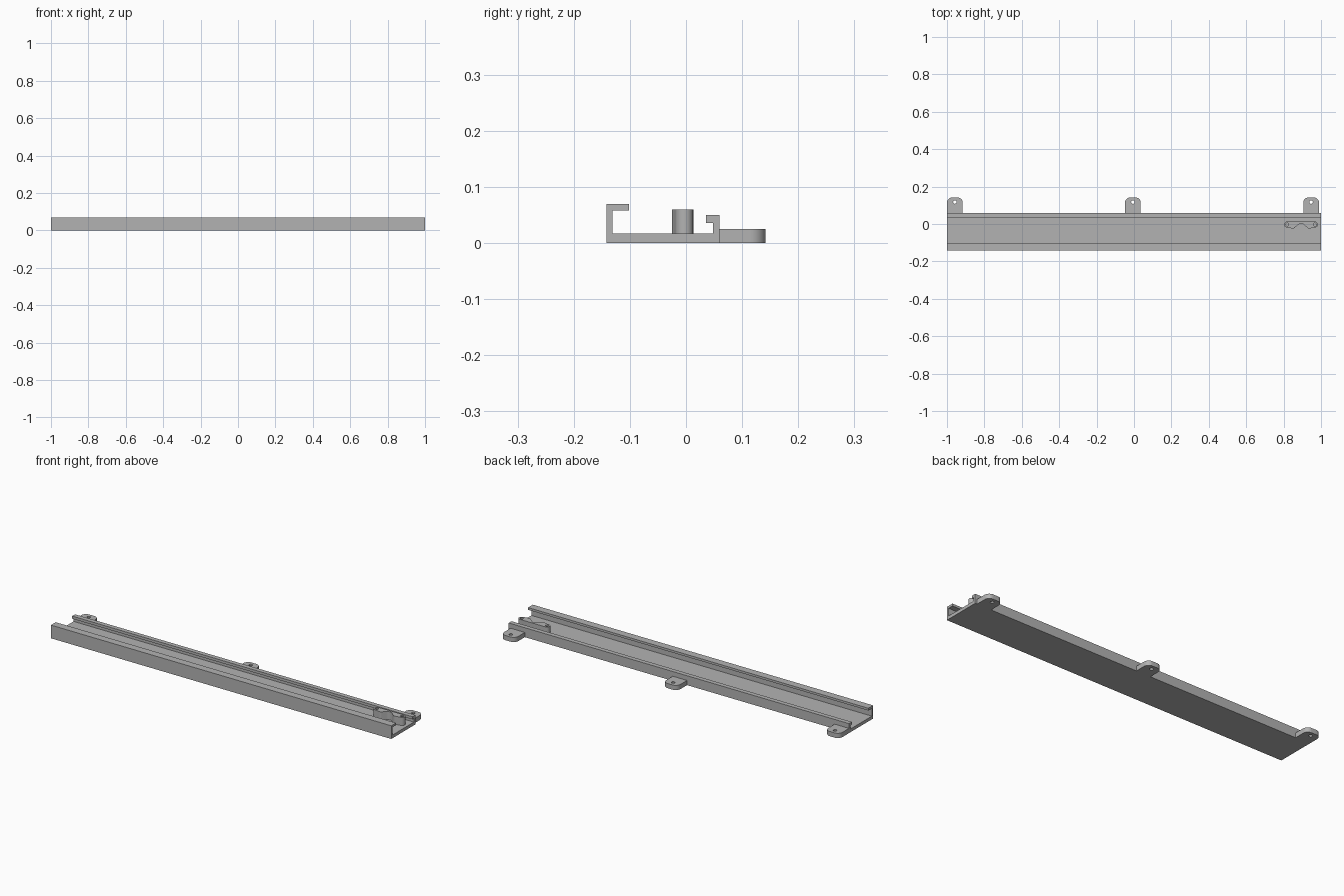
import bpy, bmesh, math
from mathutils import Vector

if "Cube" in bpy.data.objects:
    bpy.data.objects.remove(bpy.data.objects["Cube"], do_unlink=True)

grey = bpy.data.materials.new("plain grey")
grey.use_nodes = True
colour = (0.45, 0.45, 0.45, 1)
grey.diffuse_color = colour
grey.node_tree.nodes["Principled BSDF"].inputs["Base Color"].default_value = colour


def prism(name, points, offset):
    """Extrude a closed outline along an offset."""
    bm = bmesh.new()
    face = bm.faces.new([bm.verts.new(p) for p in points])
    new = bmesh.ops.extrude_face_region(bm, geom=[face])["geom"]
    bmesh.ops.translate(bm, vec=offset, verts=[v for v in new if isinstance(v, bmesh.types.BMVert)])
    bmesh.ops.recalc_face_normals(bm, faces=bm.faces)
    mesh = bpy.data.meshes.new(name)
    bm.to_mesh(mesh)
    bm.free()
    mesh.materials.append(grey)
    obj = bpy.data.objects.new(name, mesh)
    bpy.context.collection.objects.link(obj)
    return obj


def arc(cx, cy, r, start, end, steps=10):
    angles = [math.radians(start + (end - start) * i / steps) for i in range(steps + 1)]
    return [(cx + r * math.cos(a), cy + r * math.sin(a)) for a in angles]


def drill(obj, x, y, r):
    """Cut a vertical screw hole through a part."""
    hole = prism("hole_cutter", [(*p, -0.1) for p in arc(x, y, r, 0, 345, 23)], (0, 0, 0.3))
    hole.hide_render = True
    hole.hide_set(True)
    cut = obj.modifiers.new("hole", "BOOLEAN")
    cut.operation = "DIFFERENCE"
    cut.solver = "EXACT"
    cut.object = hole


def smooth(obj):
    bpy.ops.object.select_all(action="DESELECT")
    obj.select_set(True)
    bpy.context.view_layer.objects.active = obj
    bpy.ops.object.shade_smooth_by_angle(angle=math.radians(30))


# Channel: tall hooked front wall, floor, low hooked back wall
section = [(-0.142, 0), (0.06, 0), (0.06, 0.05), (0.036, 0.05), (0.036, 0.036), (0.048, 0.036),
           (0.048, 0.017), (-0.131, 0.017), (-0.131, 0.058), (-0.102, 0.058),
           (-0.102, 0.07), (-0.142, 0.07)]
prism("channel", [(-1, y, z) for y, z in section], (2, 0, 0))

# Rounded mounting tabs along the back
half, radius, back = 0.042, 0.028, 0.142
for name, x in (("right", -0.958), ("middle", -0.006), ("left", 0.947)):
    outline = [(x - half, 0.059), (x + half, 0.059)]
    outline += arc(x + half - radius, back - radius, radius, 0, 90)
    outline += arc(x - half + radius, back - radius, radius, 90, 180)
    tab = prism(name + "_mounting_tab", [(*p, 0) for p in outline], (0, 0, 0.025))
    drill(tab, x, 0.117, 0.009)
    smooth(tab)

# Arched clip standing on the floor, with a screw hole at each end
mid, reach = 0.893, 0.074
half_outline = arc(reach, -0.003, 0.016, 90, -90)
half_outline += arc(0.044, -0.011, 0.014, -60, -150, 6)
half_outline += arc(0, -0.022, 0.024, 35, 90, 6)
right = [(mid + x, y) for x, y in half_outline]
left = [(mid - x, y) for x, y in reversed(half_outline[:-1])]
clip = prism("arched_clip", [(*p, 0.016) for p in right + left], (0, 0, 0.044))
for side in (-1, 1):
    drill(clip, mid + side * reach, -0.003, 0.008)
smooth(clip)
